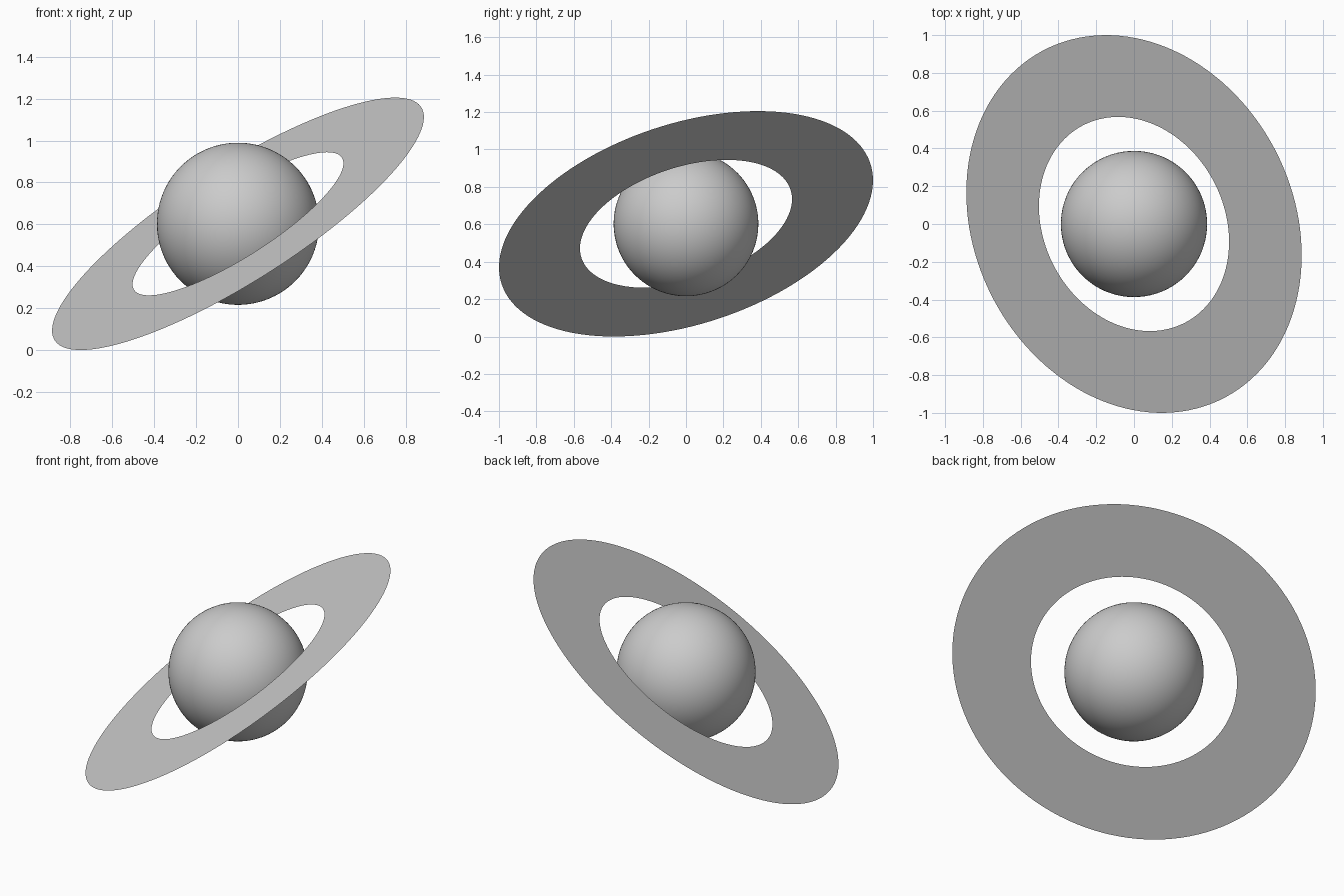
import bpy, bmesh, math
from mathutils import Vector

if "Cube" in bpy.data.objects:
    bpy.data.objects.remove(bpy.data.objects["Cube"])

CENTRE = Vector((0, 0, 0.6025))
AXIS = Vector((-0.517, -0.2655, 0.814)).normalized()
TILT = Vector((0, 0, 1)).rotation_difference(AXIS).to_matrix().to_4x4()


def finish(name, bm):
    bm.transform(TILT)
    mesh = bpy.data.meshes.new(name)
    bm.to_mesh(mesh)
    bm.free()
    mesh.shade_smooth()
    obj = bpy.data.objects.new(name, mesh)
    obj.location = CENTRE
    bpy.context.collection.objects.link(obj)
    return obj


# Planet globe
bm = bmesh.new()
bmesh.ops.create_uvsphere(bm, u_segments=96, v_segments=48, radius=0.387)
finish("planet_globe", bm)

# Flat ring: a sheet swept between inner and outer radius
SEGMENTS, INNER, OUTER = 128, 0.588, 1.037
bm = bmesh.new()
loops = []
for r in (INNER, OUTER):
    loops.append([bm.verts.new((r * math.cos(a), r * math.sin(a), 0))
                  for a in (2 * math.pi * i / SEGMENTS for i in range(SEGMENTS))])
inner, outer = loops
for i in range(SEGMENTS):
    j = (i + 1) % SEGMENTS
    bm.faces.new((inner[i], outer[i], outer[j], inner[j]))
finish("planet_ring", bm)
